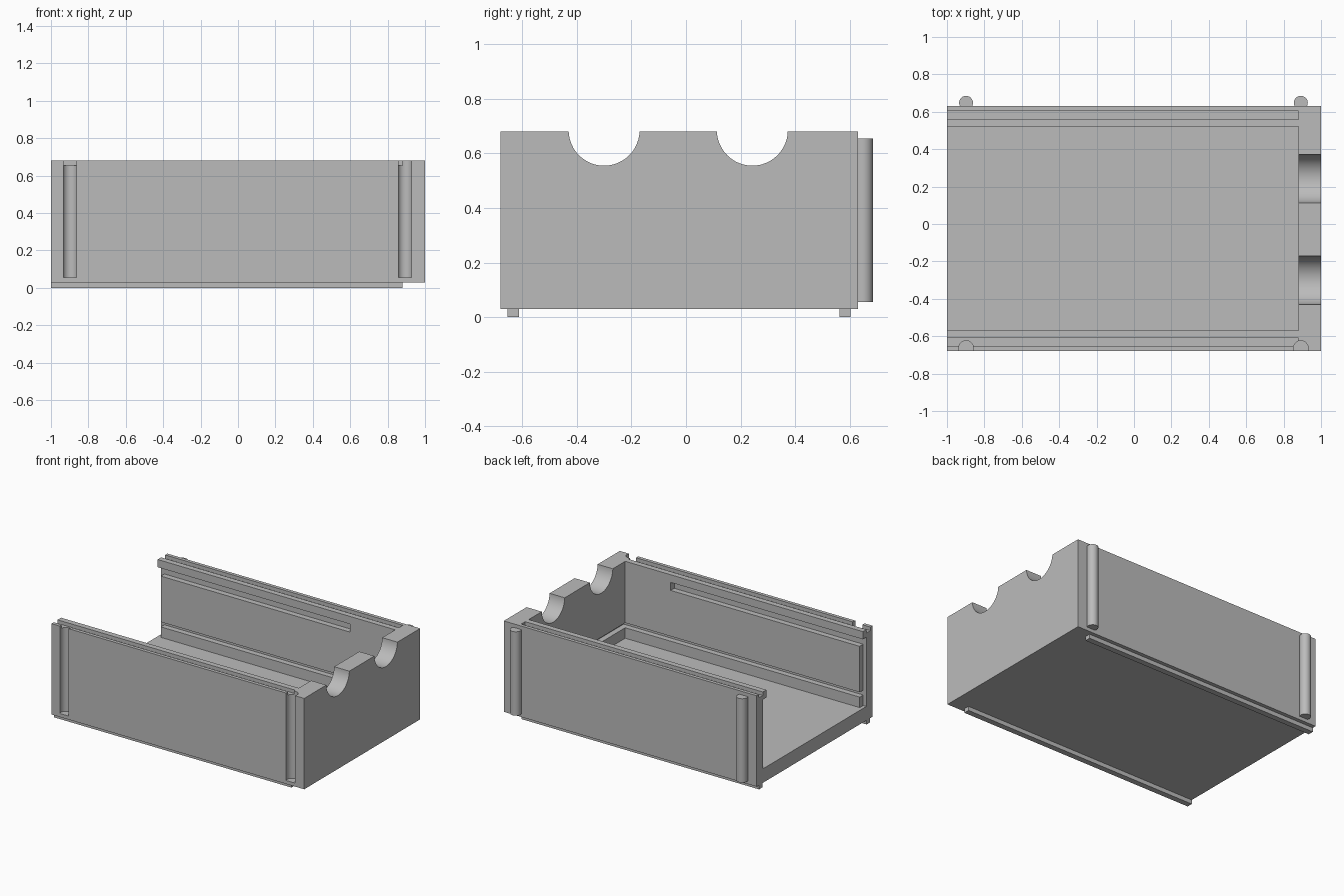
import bpy
import math

cube = bpy.data.objects.get("Cube")
if cube:
    bpy.data.objects.remove(cube, do_unlink=True)

grey = bpy.data.materials.new("plain grey")
grey.use_nodes = True
COLOUR = (0.5, 0.5, 0.5, 1)
grey.diffuse_color = COLOUR
grey.node_tree.nodes["Principled BSDF"].inputs["Base Color"].default_value = COLOUR

MID = -0.025           # centre line of the box in y
FLOOR, TOP = 0.13, 0.68
END = 0.88             # inner face of the end wall


def finish(name):
    ob = bpy.context.object
    ob.name = name
    ob.data.materials.append(grey)
    return ob


def block(name, x, y, z):
    spans = (x, y, z)
    bpy.ops.mesh.primitive_cube_add(size=1, location=[sum(s) / 2 for s in spans])
    ob = finish(name)
    ob.scale = [s[1] - s[0] for s in spans]
    bpy.ops.object.transform_apply(location=True, rotation=True, scale=True)
    return ob


def rod(name, radius, depth, centre, rotation=(0, 0, 0)):
    bpy.ops.mesh.primitive_cylinder_add(vertices=48, radius=radius, depth=depth,
                                        location=centre, rotation=rotation)
    ob = finish(name)
    bpy.ops.object.transform_apply(location=True, rotation=True, scale=True)
    return ob


def cut(target, cutter):
    mod = target.modifiers.new("cut", "BOOLEAN")
    mod.operation = "DIFFERENCE"
    mod.solver = "EXACT"
    mod.object = cutter
    bpy.context.view_layer.objects.active = target
    bpy.ops.object.modifier_apply(modifier=mod.name)
    bpy.data.objects.remove(cutter, do_unlink=True)


def across(side, inner, outer):
    # y span at the given distances from the centre line
    return sorted((MID + side * inner, MID + side * outer))


# Box body, hollow and open at one end
body = block("box_body", (-1, 1), (-0.68, 0.63), (0.03, TOP))
cut(body, block("cavity", (-1.1, END), across(1, -0.545, 0.545), (FLOOR, 0.8)))

# Tray groove running around the three inner walls
cut(body, block("tray_groove", (-1.1, END + 0.04), across(1, -0.585, 0.585), (0.205, 0.24)))

for side in (-1, 1):
    # Stacking groove on the wall top
    cut(body, block("top_groove", (-1.1, END), across(side, 0.585, 0.63), (0.655, 0.8)))
    # Long slot high in the wall
    cut(body, block("wall_slot", (-1.1, 0.52), across(side, 0.5, 0.585), (0.568, 0.625)))
    # Shallow recess at the open end, under the lip
    cut(body, block("end_recess", (-1.1, -0.975), across(side, 0.5, 0.585), (FLOOR, 0.625)))
    # Stacking rail under the floor
    block("bottom_rail", (-1, END), across(side, 0.587, 0.628), (0.0, 0.035))

# Half-round notches in the end wall
for y in (-0.3, 0.243):
    cut(body, rod("notch", 0.13, 0.5, (0.95, y, 0.685), (0, math.pi / 2, 0)))

# Front sockets and the matching back pegs
for x in (-0.898, 0.892):
    cut(body, rod("socket", 0.039, 0.745, (x, -0.663, 0.4275)))
    rod("back_peg", 0.037, 0.6, (x, 0.648, 0.355))

# Smooth the curved faces, keep edges sharp
bpy.ops.object.select_all(action="DESELECT")
for ob in bpy.context.scene.objects:
    if ob.type == "MESH":
        ob.select_set(True)
bpy.context.view_layer.objects.active = body
bpy.ops.object.shade_smooth_by_angle(angle=math.radians(30))
